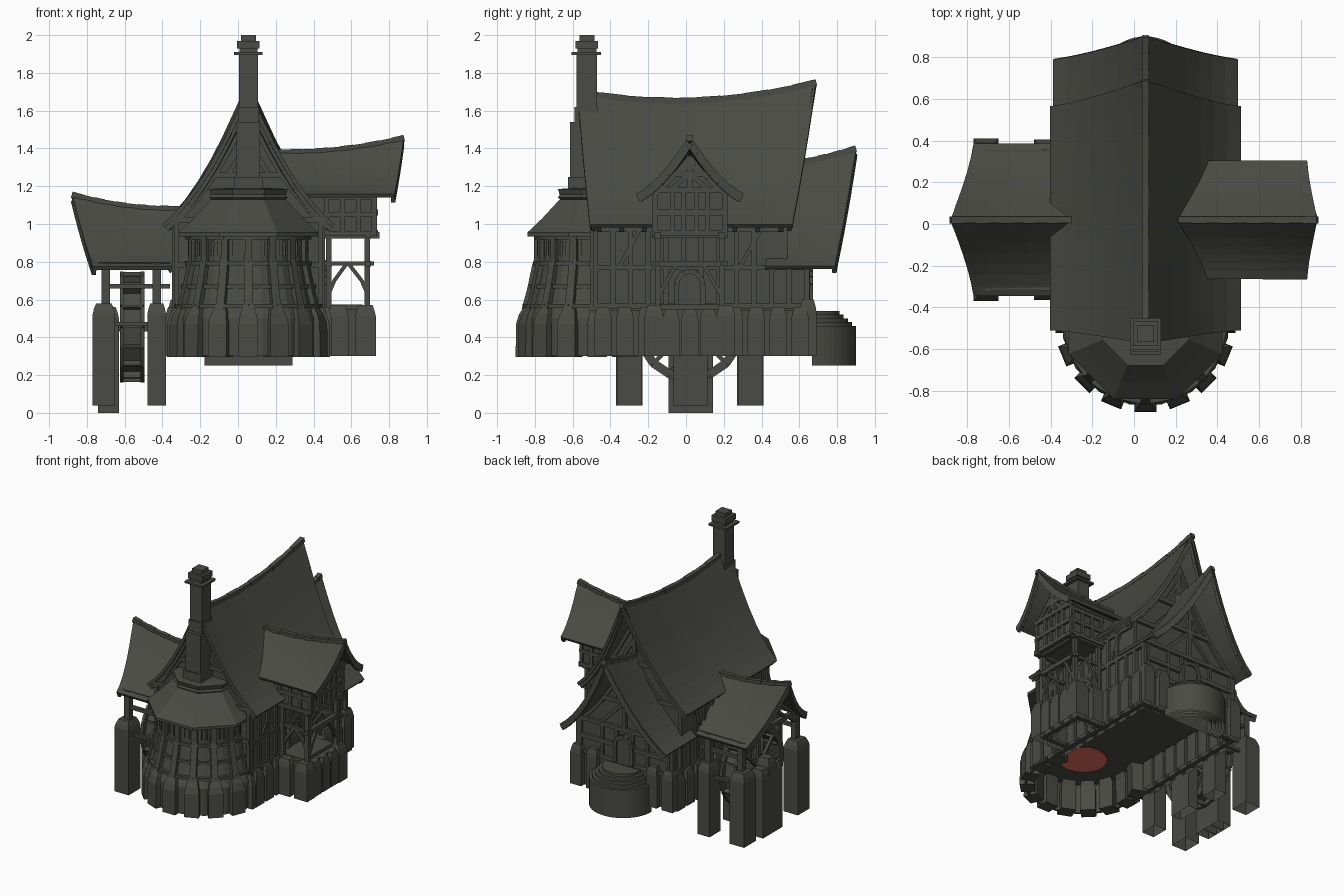
import bpy, bmesh, math
from mathutils import Vector, Matrix

if "Cube" in bpy.data.objects:
    bpy.data.objects.remove(bpy.data.objects["Cube"])

CX, CY = 0.055, 0.02          # hall axis, side wing axis
TY = -0.47                    # tower centre y

def colour(name, rgb):
    m = bpy.data.materials.new(name)
    m.diffuse_color = (*rgb, 1)
    m.use_nodes = True
    m.node_tree.nodes["Principled BSDF"].inputs["Base Color"].default_value = m.diffuse_color
    return m
GREY = colour("dark_grey", (0.068, 0.069, 0.058))
RED = colour("hearth_red", (0.95, 0.19, 0.12))

def done(name, bm, mat=GREY, thick=0):
    bmesh.ops.recalc_face_normals(bm, faces=bm.faces[:])
    me = bpy.data.meshes.new(name)
    bm.to_mesh(me)
    bm.free()
    ob = bpy.data.objects.new(name, me)
    me.materials.append(mat)
    bpy.context.collection.objects.link(ob)
    if thick:
        s = ob.modifiers.new("thickness", 'SOLIDIFY')
        s.thickness, s.offset = thick, 0
    return ob

def box(bm, x0, x1, y0, y1, z0, z1):
    m = Matrix.Translation(((x0+x1)/2, (y0+y1)/2, (z0+z1)/2)) @ Matrix.Diagonal((x1-x0, y1-y0, z1-z0, 1))
    bmesh.ops.create_cube(bm, size=1, matrix=m)

def beam(bm, p, q, w=0.025, d=None):
    p, q = Vector(p), Vector(q)
    r = (q-p).to_track_quat('Z', 'Y').to_matrix().to_4x4()
    m = Matrix.Translation((p+q)/2) @ r @ Matrix.Diagonal((w, d or w, (q-p).length, 1))
    bmesh.ops.create_cube(bm, size=1, matrix=m)

def loft(bm, rings, bottom=True):
    vs = [[bm.verts.new(p) for p in r] for r in rings]
    n = len(vs[0])
    for a, b in zip(vs, vs[1:]):
        for i in range(n):
            bm.faces.new((a[i], a[(i+1) % n], b[(i+1) % n], b[i]))
    if bottom:
        bm.faces.new(vs[0])
    bm.faces.new(vs[-1])

def turned(bm, x, y, prof, n, off=0, sweep=math.tau, bottom=True):
    # stacked regular polygons (or half discs), prof = (z, radius)
    m = n if sweep == math.tau else n+1
    loft(bm, [[(x+r*math.cos(off+sweep*i/n), y+r*math.sin(off+sweep*i/n), z)
               for i in range(m)] for z, r in prof], bottom)

def stone(bm, x, y, hx, hy, z0, z1):
    # stone pier with sloped top and open bottom
    loft(bm, [[(x+a*hx*s, y+b*hy*s, z) for a, b in ((-1, -1), (1, -1), (1, 1), (-1, 1))]
              for z, s in ((z0, 1), (z1-.06, 1), (z1-.03, .88), (z1, .68))], False)

# local frames: w across the ridge, u outward along it
FR = {'B': lambda w, u, z: (CX+w, u, z),
      'R': lambda w, u, z: (u, CY+w, z),
      'L': lambda w, u, z: (-u, CY+w, z)}

def drop(s, k=.5):
    return s + k*s*(1-s)

def roof(name, fr, W, ridge, eave, zr, ze, ends=(.98,)):
    # concave swept roof with sagging ridge, ridge tiles and bargeboards
    f, N, M = FR[fr], 10, 7
    def pt(t, s, dz=0):
        z = zr[0]*(1-t)*(1-2*t) + 4*zr[1]*t*(1-t) + zr[2]*t*(2*t-1)
        a = abs(s)
        e = [eave[i] + (ridge[i]-eave[i])*(1-a)**1.3 for i in (0, 1)]
        return f(W*s, e[0]+(e[1]-e[0])*t, z-(z-ze)*drop(a)+dz)
    bm = bmesh.new()
    g = [[bm.verts.new(pt(i/N, j/M)) for j in range(-M, M+1)] for i in range(N+1)]
    for i in range(N):
        for j in range(2*M):
            bm.faces.new((g[i][j], g[i+1][j], g[i+1][j+1], g[i][j+1]))
    done(name, bm, thick=.022)
    bm = bmesh.new()
    for i in range(N):
        beam(bm, pt(i/N, 0), pt((i+1)/N, 0), .03 + .004*(i % 2))
    for t in ends:
        for j in range(-M, M):
            beam(bm, pt(t, j/M*.97, -.025), pt(t, (j+1)/M*.97, -.025), .022, .036)
    done(name + "_ridge_and_bargeboards", bm)

def gable(name, fr, W, h, u0, u1, zb, ze, za, faces):
    # wall block filling the roof profile, with timber framing on gable ends
    f = FR[fr]
    z = lambda w: za-(za-ze)*drop(abs(w)/W) - .025
    ws = [h*i/6 for i in range(-6, 7)]
    prof = [(-h, zb)] + [(w, z(w)) for w in ws] + [(h, zb)]
    bm = bmesh.new()
    loft(bm, [[f(w, u, zz) for w, zz in prof] for u in (u0, u1)])
    done(name + "_walls", bm)
    bm = bmesh.new()
    zw = z(h) + .01
    zm = zw + (za-zw)*.4
    wm = max(w/100 for w in range(0, int(h*100)) if z(w/100) > zm)
    for u in faces:
        B = lambda a, b, c, d, t=.024: beam(bm, f(a, u, b), f(c, u, d), t)
        for zz, hh in ((zb+.012, h), ((zb+zw)/2, h), (zw, h+.02), (zm, wm)):
            B(-hh, zz, hh, zz, .03)
        B(0, zw, 0, za-.04, .03)
        for s in (-1, 1):
            for q in (.18, .5, .98):
                B(s*h*q, zb, s*h*q, min(z(h*q), zw))
            B(s*h*.55, zw, 0, zm)
            B(s*wm*.6, zm, 0, zm+(za-zm)*.5)
            for w, w2 in zip(ws[6:], ws[7:]):
                B(s*w, z(w)-.01, s*w2, z(w2)-.01, .026)
    done(name + "_timber_frame", bm)

# roofs and their walls
roof("main_roof", 'B', .45, (-.575, .69), (-.51, .565), (1.70, 1.655, 1.75), .99, (.02, .98))
roof("rear_roof", 'B', .437, (.5, .9), (.42, .79), (1.31, 1.345, 1.40), .77)
roof("left_wing_roof", 'L', .36, (.30, .88), (.30, .77), (1.08, 1.095, 1.155), .765)
roof("right_wing_roof", 'R', .28, (.21, .88), (.35, .83), (1.38, 1.395, 1.455), 1.15)
gable("hall", 'B', .45, .39, -.49, .52, .54, .99, 1.62, (-.495, .525))
gable("rear_room", 'B', .437, .375, .4, .64, .54, .77, 1.31, (.645,))
gable("right_wing", 'R', .28, .185, .3, .72, .94, 1.14, 1.39, (.725,))

# side wall framing
bm = bmesh.new()
for s in (-1, 1):
    x = CX + s*.392
    for z in (.565, .77, .97):
        beam(bm, (x, -.49, z), (x, .52 if z > .8 else .64, z), .026)
    for i in range(13):
        y = -.48 + i*.0933
        beam(bm, (x, y, .55), (x, y, 1.0 if y < .45 else .78), .026)
    for y in (-.3, .34):
        beam(bm, (x, y-.05, .78), (x, y+.05, .96), .02)
    yw = CY + s*.187
    for z in (.95, 1.05, 1.14):
        beam(bm, (.45, yw, z), (.735, yw, z), .026)
    for i in range(4):
        beam(bm, (.47+i*.083, yw, .94), (.47+i*.083, yw, 1.16), .024)
    for i in range(9):   # rafter ends
        beam(bm, (CX+s*.36, -.46+i*.12, 1.02), (CX+s*.43, -.46+i*.12, .97), .022)
done("side_timber_frame", bm)

# hollow stone base and buttresses
def shell(bm, x0, x1, y0, y1, z0, z1, front=True, t=.03):
    box(bm, x0, x1, y0, y1, z1-.035, z1)
    for a, b in ((x0, x0+t), (x1-t, x1)):
        box(bm, a, b, y0, y1, z0, z1-.035)
    for a, b in ((y0, y0+t), (y1-t, y1))[0 if front else 1:]:
        box(bm, x0+t, x1-t, a, b, z0, z1-.035)
bm = bmesh.new()
shell(bm, CX-.41, CX+.41, -.5, .65, .30, .545, False)
shell(bm, .44, .69, CY-.19, CY+.2, .30, .55)
for s in (-1, 1):
    for i in range(10):
        stone(bm, CX+s*.395, -.44+i*.116, .045, .046, .30, .56)
    for i in range(2):
        stone(bm, CX+s*(.25+i*.13), .645, .045, .045, .30, .6)
    for x in (.53, .675):
        stone(bm, x, CY+s*.19, .055, .05, .30, .57)
for y in (-.1, 0, .1):
    stone(bm, .685, CY+y, .04, .045, .30, .55)
done("stone_base", bm)

# open porch under the right wing
bm = bmesh.new()
box(bm, .46, .66, CY-.17, CY+.17, .55, .575)
for s in (-1, 1):
    y = CY + s*.17
    for x in (.48, .685):
        beam(bm, (x, y, .55), (x, y, .95), .03)
    beam(bm, (.45, y, .79), (.72, y, .79), .022)
    beam(bm, (.45, y, .94), (.75, y, .94), .035)
    for a, b, c in ((.48, .51, .575), (.685, .655, .585)):
        beam(bm, (a, y, .63), (b, y, .70), .02)
        beam(bm, (b, y, .70), (c, y, .79), .02)
for z in (.79, .94):
    beam(bm, (.69, CY-.2, z), (.69, CY+.2, z), .03)
for s in (-1, 1):
    beam(bm, (.69, CY+s*.16, .63), (.69, CY+s*.07, .79), .02)
done("porch_frame", bm)

# doors
bm = bmesh.new()
for f, u in ((FR['R'], .455), (FR['B'], .66)):
    arch = [(.07*math.cos(a*math.pi/6), .68+.07*math.sin(a*math.pi/6)) for a in range(7)]
    pts = [(.07, .55)] + arch + [(-.07, .55)]
    loft(bm, [[f(w, v, z) for w, z in pts] for v in (u-.02, u)])
    for a, b in zip(pts, pts[1:]):
        beam(bm, f(a[0], u, a[1]), f(b[0], u, b[1]), .026)
done("arched_doors", bm)

# half round rear steps
bm = bmesh.new()
for z, r in ((.46, .233), (.48, .212), (.50, .19), (.52, .168), (.54, .145)):
    turned(bm, CX, .667, ((.25, r), (z, r)), 24, 0, math.pi, False)
done("round_steps", bm)

# round front tower, hollow below
bm = bmesh.new()
turned(bm, CX, TY, ((.30, .395), (.5, .395), (.55, .37), (.66, .34), (.8, .313), (.95, .31)), 16, math.pi/16)
bm.normal_update()
bmesh.ops.delete(bm, geom=[f for f in bm.faces if abs(f.normal.z) > .9 or f.calc_center_median().y > TY+.1], context='FACES')
done("tower_wall", bm, thick=.015)
bm = bmesh.new()
turned(bm, CX, TY, ((.515, .38), (.535, .37)), 16, math.pi/16)
done("tower_floor", bm)
bm = bmesh.new()
for i in range(-5, 6):
    a = i*math.pi/8
    d, t = Vector((math.sin(a), -math.cos(a), 0)), Vector((math.cos(a), math.sin(a), 0))
    c = Vector((CX, TY, 0))
    def rings(data):
        loft(bm, [[c+d*(r-dep)-t*w+Vector((0, 0, z)), c+d*(r-dep)+t*w+Vector((0, 0, z)),
                   c+d*r+t*w+Vector((0, 0, z)), c+d*r-t*w+Vector((0, 0, z))] for z, r, w, dep in data])
    rings(((.295, .432, .052, .1), (.47, .43, .052, .1), (.52, .415, .044, .1), (.56, .39, .03, .08)))
    rings(((.55, .40, .024, .06), (.66, .37, .022, .06), (.78, .345, .022, .06), (.81, .335, .02, .05), (.95, .335, .018, .05)))
    for z, r in ((.565, .385), (.67, .35), (.79, .33), (.93, .325)):   # rails
        a2 = a + math.pi/8
        beam(bm, c+d*r+Vector((0, 0, z)), c+Vector((math.sin(a2), -math.cos(a2), 0))*r+Vector((0, 0, z)), .022)
    m = a + math.pi/16
    d2, t2 = Vector((math.sin(m), -math.cos(m), 0)), Vector((math.cos(m), math.sin(m), 0))
    for s in (-1, 1):   # window frames
        p = c + d2*.315 + t2*s*.018
        beam(bm, p+Vector((0, 0, .83)), p+Vector((0, 0, .91)), .014)
done("tower_buttresses", bm)
bm = bmesh.new()
turned(bm, CX, TY, ((.935, .40), (.955, .40), (1.03, .315), (1.13, .215)), 8, math.pi/8)
turned(bm, CX, TY, ((1.12, .20), (1.14, .225), (1.155, .215), (1.185, .225), (1.19, .15)), 8, math.pi/8)
done("tower_roof", bm)
# hearth plate inside the hollow tower base
bm = bmesh.new()
turned(bm, CX, TY, ((.492, .165), (.5, .165)), 16)
done("hearth_disc", bm, RED)

# chimney
bm = bmesh.new()
for hx, y0, y1, z0, z1 in ((.075, -.625, -.45, 1.1, 1.25), (.062, -.615, -.45, 1.25, 1.54), (.055, -.59, -.465, 1.5, 1.62),
                           (.05, -.58, -.47, 1.6, 1.9), (.075, -.605, -.45, 1.895, 1.91), (.048, -.575, -.475, 1.91, 1.93),
                           (.06, -.585, -.465, 1.93, 1.97), (.04, -.565, -.485, 1.97, 2.0)):
    box(bm, CX-hx, CX+hx, y0, y1, z0, z1)
done("chimney", bm)

# left wing piers, posts and trusses
bm = bmesh.new()
for y in (-.30, .34):
    stone(bm, -.71, y, .06, .07, .04, .58)
    stone(bm, -.43, y, .05, .065, .04, .58)
for dy, h in ((-.075, .5), (0, .56), (.075, .5)):
    stone(bm, -.685, .025+dy, .055, .042, 0, h)
stone(bm, -.43, .025, .04, .09, .04, .5)
done("wheel_piers", bm)
bm = bmesh.new()
for x in (-.70, -.43):
    for y in (-.30, .34):
        beam(bm, (x, y, .55), (x, y, .78), .045)
        beam(bm, (x, y, .70), (x, y + (.1 if y < 0 else -.1), .78), .022)
    beam(bm, (x, -.32, .78), (x, .36, .78), .03)
    beam(bm, (x, CY, .78), (x, CY, 1.08), .03)
    for s in (-1, 1):
        beam(bm, (x, CY+s*.19, .79), (x, CY, .95), .022)
        beam(bm, (x, CY+s*.29, .79), (x, CY+s*.12, .91), .026)
        beam(bm, (x, CY+s*.12, .91), (x, CY, 1.06), .026)
for y in (-.30, .34):
    beam(bm, (-.74, y, .78), (-.36, y, .78), .03)
    beam(bm, (-.72, y, .67), (-.36, y, .67), .025)
    beam(bm, (-.72, y, .47), (-.36, y, .47), .02)
done("wheel_shed_frame", bm)

# water wheel
bm = bmesh.new()
wc, n = Vector((-.56, CY, .455)), 16
arm = lambda i, r, x: wc + Vector((x, r*math.cos(math.tau*i/n), r*math.sin(math.tau*i/n)))
for i in range(n):
    for x in (-.055, .055):
        beam(bm, arm(i, .272, x), arm(i+1, .272, x), .02, .045)
        if i % 2 == 0:
            beam(bm, arm(i, 0, x), arm(i, .26, x), .022)
    beam(bm, arm(i, .23, 0), arm(i, .292, 0), .11, .012)
    loft(bm, [[arm(i, .25, x), arm(i+1, .25, x), arm(i+1, .258, x), arm(i, .258, x)] for x in (-.05, .05)])
beam(bm, wc-Vector((.18, 0, 0)), wc+Vector((.2, 0, 0)), .05)
done("water_wheel", bm)
